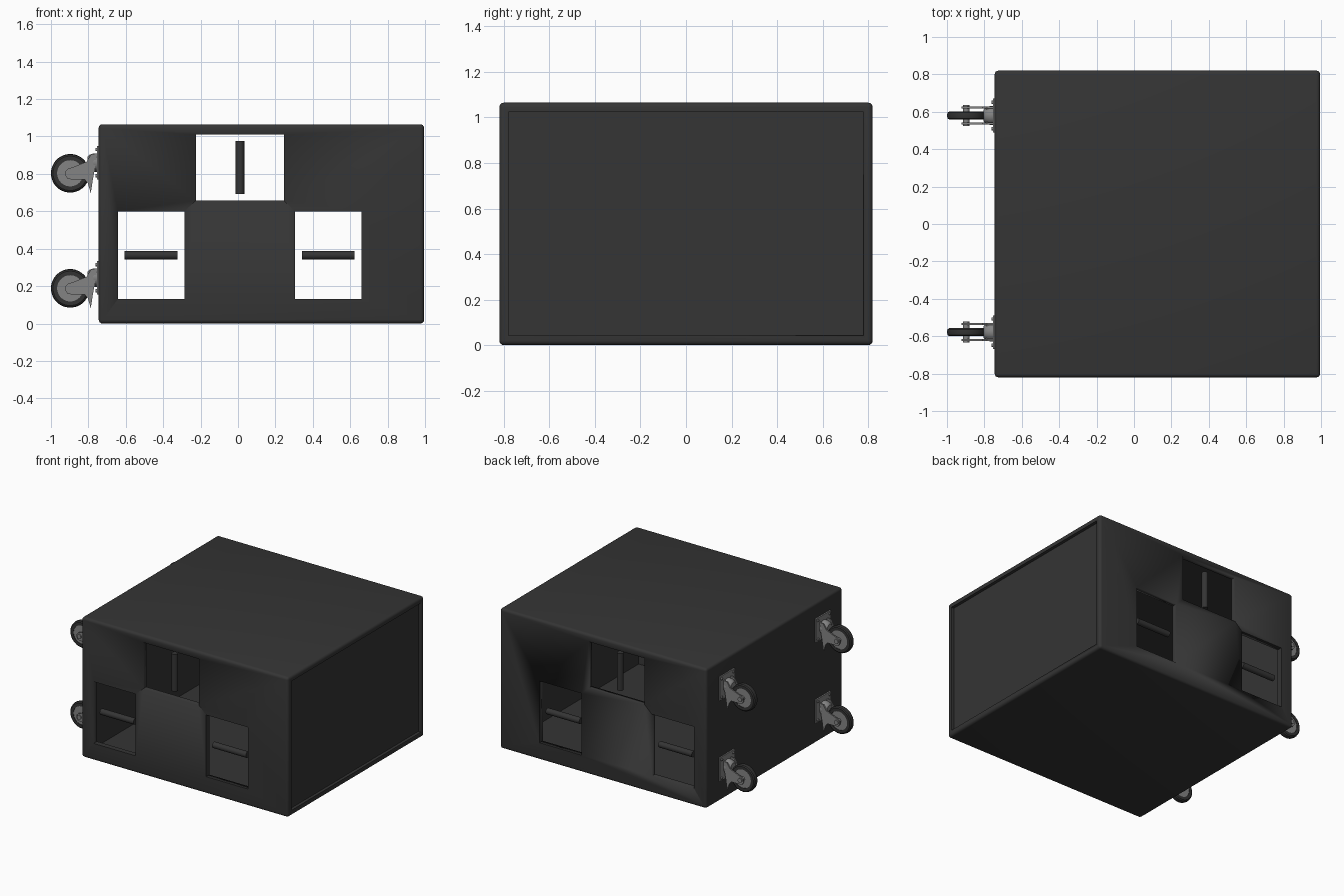
import bpy, bmesh, math
from mathutils import Matrix, Vector

if "Cube" in bpy.data.objects:
    bpy.data.objects.remove(bpy.data.objects["Cube"])


def material(name, v):
    m = bpy.data.materials.new(name)
    m.diffuse_color = (v, v, v, 1)
    m.use_nodes = True
    m.node_tree.nodes["Principled BSDF"].inputs["Base Color"].default_value = m.diffuse_color
    return m


BLACK = material("black cabinet", 0.035)
RUBBER = material("dark rubber", 0.032)
STEEL = material("grey steel", 0.23)


def finish(bm, name, mat, angle=35):
    bmesh.ops.recalc_face_normals(bm, faces=bm.faces)
    me = bpy.data.meshes.new(name)
    bm.to_mesh(me)
    bm.free()
    ob = bpy.data.objects.new(name, me)
    bpy.context.collection.objects.link(ob)
    me.materials.append(mat)
    bpy.ops.object.select_all(action='DESELECT')
    bpy.context.view_layer.objects.active = ob
    ob.select_set(True)
    bpy.ops.object.shade_smooth_by_angle(angle=math.radians(angle))
    return ob


def box(name, lo, hi, mat, bevel=0):
    lo, hi = Vector(lo), Vector(hi)
    bm = bmesh.new()
    bmesh.ops.create_cube(bm, size=1, matrix=Matrix.Translation((lo + hi) / 2)
                          @ Matrix.Diagonal((*(hi - lo), 1)))
    if bevel:
        bmesh.ops.bevel(bm, geom=bm.edges[:], offset=bevel, segments=4,
                        profile=0.5, affect='EDGES')
    return finish(bm, name, mat)


def lathe(name, profile, centre, axis, mat, steps=40):
    """Spin (radius, along-axis) points about an axis."""
    rot = Vector((0, 0, 1)).rotation_difference(Vector(axis)).to_matrix().to_4x4()
    bm = bmesh.new()
    vs = [bm.verts.new((r, 0, h)) for r, h in profile]
    es = [bm.edges.new(p) for p in zip(vs, vs[1:])]
    bmesh.ops.spin(bm, geom=vs + es, cent=(0, 0, 0), axis=(0, 0, 1),
                   angle=math.tau, steps=steps)
    bmesh.ops.remove_doubles(bm, verts=bm.verts, dist=1e-5)
    bm.transform(Matrix.Translation(centre) @ rot)
    return finish(bm, name, mat)


def rod(name, centre, axis, radius, length, mat, steps=24):
    h = length / 2
    return lathe(name, [(0, -h), (radius, -h), (radius, h), (0, h)], centre, axis, mat, steps)


def plate_xz(name, pts, y0, y1, mat):
    """Extrude an x-z outline between two y positions."""
    bm = bmesh.new()
    f = bm.faces.new([bm.verts.new((x, y0, z)) for x, z in pts])
    r = bmesh.ops.extrude_face_region(bm, geom=[f])
    bmesh.ops.translate(bm, vec=(0, y1 - y0, 0),
                        verts=[v for v in r['geom'] if isinstance(v, bmesh.types.BMVert)])
    return finish(bm, name, mat)


def cut(ob, cutter):
    m = ob.modifiers.new("cut", 'BOOLEAN')
    m.operation, m.solver, m.object = 'DIFFERENCE', 'EXACT', cutter
    bpy.context.view_layer.objects.active = ob
    bpy.ops.object.modifier_apply(modifier=m.name)
    bpy.data.objects.remove(cutter)


# Hollow cabinet with rounded edges, open at the +x end
cabinet = box("cabinet", (-0.745, -0.82, 0), (0.995, 0.82, 1.065), BLACK, 0.02)
cut(cabinet, box("cavity_cutter", (-0.705, -0.78, 0.042), (1.2, 0.78, 1.025), BLACK))

# Recessed cover panel on the +x end
box("front_panel", (0.945, -0.78, 0.042), (0.972, 0.78, 1.025), BLACK)

# Handle openings through both sides, each with a grip bar
openings = [((-0.225, 0.657), (0.246, 1.01), (0, 0, 1)),
            ((-0.642, 0.13), (-0.287, 0.6), (1, 0, 0)),
            ((0.305, 0.13), (0.66, 0.6), (1, 0, 0))]
for (x0, z0), (x1, z1), axis in openings:
    cut(cabinet, box("opening_cutter", (x0, -1, z0), (x1, 1, z1), BLACK))
    for s in (-1, 1):
        rod("grip_bar", ((x0 + x1) / 2, s * 0.775, (z0 + z1) / 2), axis, 0.023, 0.283, BLACK)

# Casters on the -x end
fork = [(-0.752, 0.05), (-0.785, 0.045), (-0.81, 0.005), (-0.885, -0.025),
        (-0.905, -0.03), (-0.921, -0.045), (-0.923, -0.068), (-0.91, -0.087),
        (-0.885, -0.09), (-0.82, -0.09), (-0.803, -0.11), (-0.787, -0.163),
        (-0.776, -0.09), (-0.765, -0.03)]
for y in (-0.578, 0.58):
    for z in (0.245, 0.86):
        ax = (-0.897, y, z - 0.057)
        box("caster_plate", (-0.755, y - 0.09, z - 0.09), (-0.744, y + 0.09, z + 0.09), STEEL)
        # swivel housing
        lathe("swivel_housing", [(0, 0.055), (0.03, 0.055), (0.042, 0.045), (0.05, 0.02), (0.05, 0)],
              (-0.75, y, z), (-1, 0, 0), STEEL)
        for s in (-1, 1):
            plate_xz("caster_fork", [(px, pz + z) for px, pz in fork],
                     y + s * 0.038, y + s * 0.048, STEEL)
            rod("plate_bolt", (-0.757, y + s * 0.07, z + 0.07), (1, 0, 0), 0.009, 0.012, STEEL, 12)
            rod("plate_bolt", (-0.757, y + s * 0.07, z - 0.07), (1, 0, 0), 0.009, 0.012, STEEL, 12)
        # fork bridge beside the swivel
        box("fork_bridge", (-0.79, y - 0.044, z - 0.05), (-0.765, y + 0.044, z + 0.03), STEEL)
        rod("axle", ax, (0, 1, 0), 0.017, 0.112, STEEL)
        rod("wheel_hub", ax, (0, 1, 0), 0.071, 0.036, STEEL, 40)
        lathe("tyre", [(0.07, -0.021), (0.092, -0.021), (0.1, -0.015), (0.103, 0),
                       (0.1, 0.015), (0.092, 0.021), (0.07, 0.021), (0.07, -0.021)],
              ax, (0, 1, 0), RUBBER, 48)
